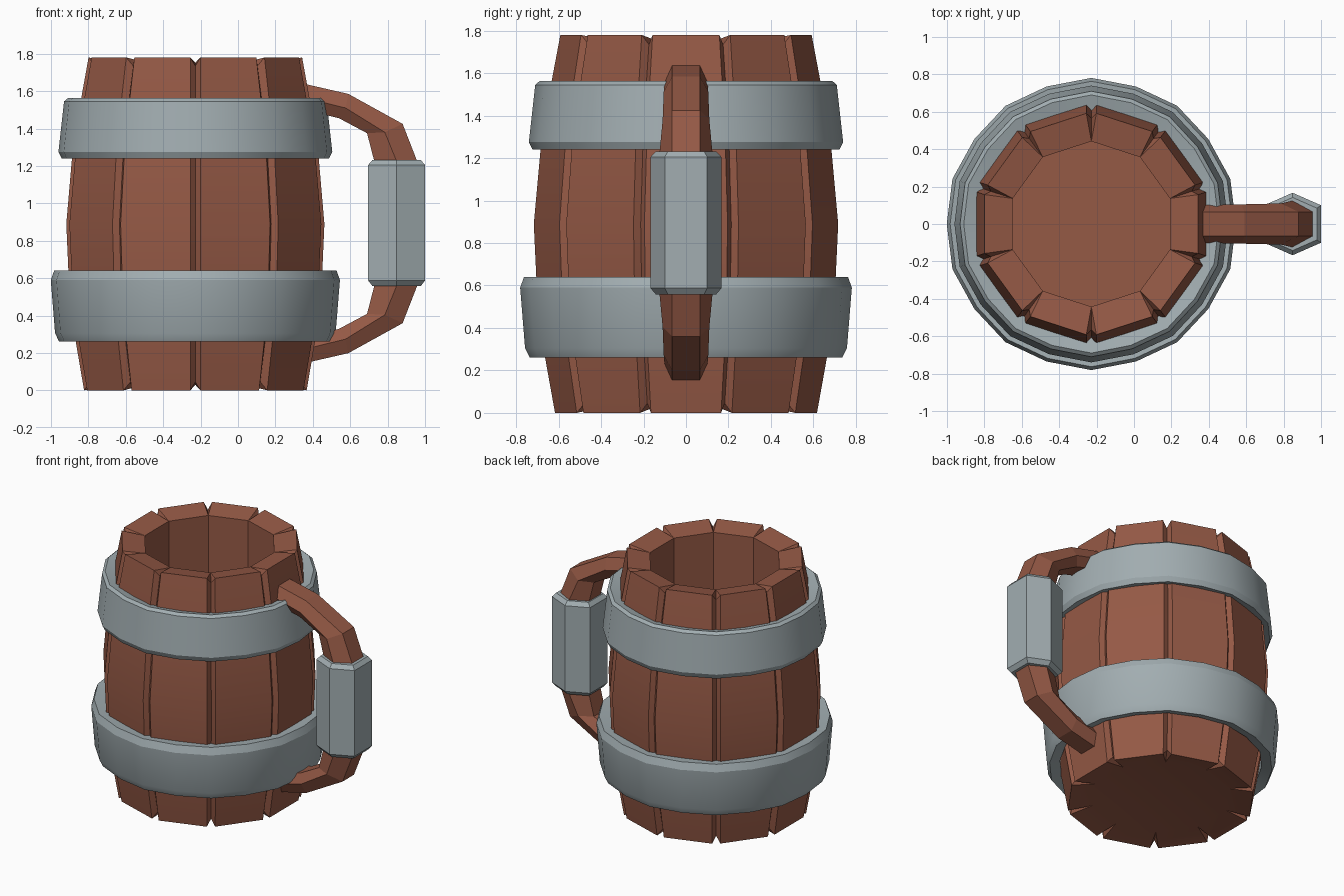
import bpy, bmesh
from math import sin, cos, tan, pi, radians

if "Cube" in bpy.data.objects:
    bpy.data.objects.remove(bpy.data.objects["Cube"])

CX = -0.228          # barrel axis
MID = 0.892          # height the handle is mirrored about

wood = bpy.data.materials.new("wood")
wood.diffuse_color = (0.30, 0.10, 0.06, 1)
wood.use_nodes = True
wood.node_tree.nodes["Principled BSDF"].inputs["Base Color"].default_value = wood.diffuse_color
iron = bpy.data.materials.new("iron")
iron.diffuse_color = (0.36, 0.42, 0.44, 1)
iron.use_nodes = True
iron.node_tree.nodes["Principled BSDF"].inputs["Base Color"].default_value = iron.diffuse_color


def loft(name, rings, mat=None, cap=True, smooth=None):
    """Skin a list of equally long closed rings."""
    bm = bmesh.new()
    vs = [[bm.verts.new(p) for p in ring] for ring in rings]
    n = len(rings[0])
    pairs = list(zip(vs, vs[1:])) + ([] if cap else [(vs[-1], vs[0])])
    for a, b in pairs:
        for i in range(n):
            j = (i + 1) % n
            bm.faces.new((a[i], a[j], b[j], b[i]))
    if cap:
        bm.faces.new(vs[0][::-1])
        bm.faces.new(vs[-1])
    bmesh.ops.remove_doubles(bm, verts=bm.verts, dist=1e-5)
    bmesh.ops.recalc_face_normals(bm, faces=bm.faces)
    me = bpy.data.meshes.new(name)
    bm.to_mesh(me)
    bm.free()
    if smooth:
        me.shade_smooth()
        me.set_sharp_from_angle(angle=radians(smooth))
    if mat:
        me.materials.append(mat)
    ob = bpy.data.objects.new(name, me)
    bpy.context.collection.objects.link(ob)
    return ob


def stave_ring(apothem, z, groove=0.027, depth=0.035, notch=0.0):
    """Decagon with a V groove at each corner."""
    R = apothem / cos(pi / 10)
    pts = []
    for k in range(10):
        a = pi / 2 + k * pi / 5
        for s in (-1, 0, 1):
            r = R - (groove * tan(pi / 10) if s else depth)
            w = s * groove
            pts.append((CX + r * cos(a) - w * sin(a), r * sin(a) + w * cos(a),
                        z + (0 if s else notch)))
    return pts


def plain_ring(radius, z):
    return stave_ring(radius * cos(pi / 10), z, 0, 0)


# Hollow barrel of ten staves, notched at both rims, rim dished inwards
loft("barrel", [
    plain_ring(0.46, 0.03),
    stave_ring(0.595, 0, notch=0.045),
    stave_ring(0.670, 0.44),
    stave_ring(0.69, 0.89),
    stave_ring(0.652, 1.33),
    stave_ring(0.571, 1.78, notch=-0.045),
    plain_ring(0.442, 1.752),
    plain_ring(0.442, 0.15),
], wood, smooth=30)


# Metal bands, twenty sides
def band(name, profile):
    rings = []
    for r, z in profile:
        rings.append([(CX + (r + 0.008 * (k % 2)) * cos(k * pi / 10),
                       (r + 0.008 * (k % 2)) * sin(k * pi / 10), z)
                      for k in range(20)])
    loft(name, rings, iron, cap=False, smooth=22)


band("lower_band", [(0.66, 0.28), (0.728, 0.26), (0.75, 0.305),
                    (0.773, 0.59), (0.755, 0.64), (0.67, 0.63)])
band("upper_band", [(0.64, 1.26), (0.715, 1.24), (0.732, 1.275),
                    (0.702, 1.545), (0.682, 1.562), (0.60, 1.54)])


# Handle: hexagonal sections given as outer, middle, inner points in xz
half = [
    ((0.35, 1.64), (0.33, 1.57), (0.32, 1.51), 0.10),
    ((0.59, 1.585), (0.575, 1.51), (0.54, 1.455), 0.105),
    ((0.88, 1.425), (0.785, 1.38), (0.69, 1.375), 0.11),
    ((0.96, 1.22), (0.85, 1.22), (0.73, 1.22), 0.125),
]


def section(o, m, i, w, flip=False):
    pts = [(o, 0.065), (m, w), (i, 0.065), (i, -0.065), (m, -w), (o, -0.065)]
    return [(p[0], y, 2 * MID - p[1] if flip else p[1]) for p, y in pts]


loft("handle", [section(*s) for s in half]
     + [section(*s, flip=True) for s in reversed(half)], wood)


# Metal grip sleeve with chamfered ends
def grip_ring(s, z):
    hexagon = [(0.152, 0.1), (0, 0.167), (-0.152, 0.1),
               (-0.152, -0.1), (0, -0.167), (0.152, -0.1)]
    return [(0.848 + s * x, s * y, z) for x, y in hexagon]


loft("grip", [grip_ring(0.85, 0.558), grip_ring(1, 0.587),
              grip_ring(1, 1.205), grip_ring(0.85, 1.232)], iron)
